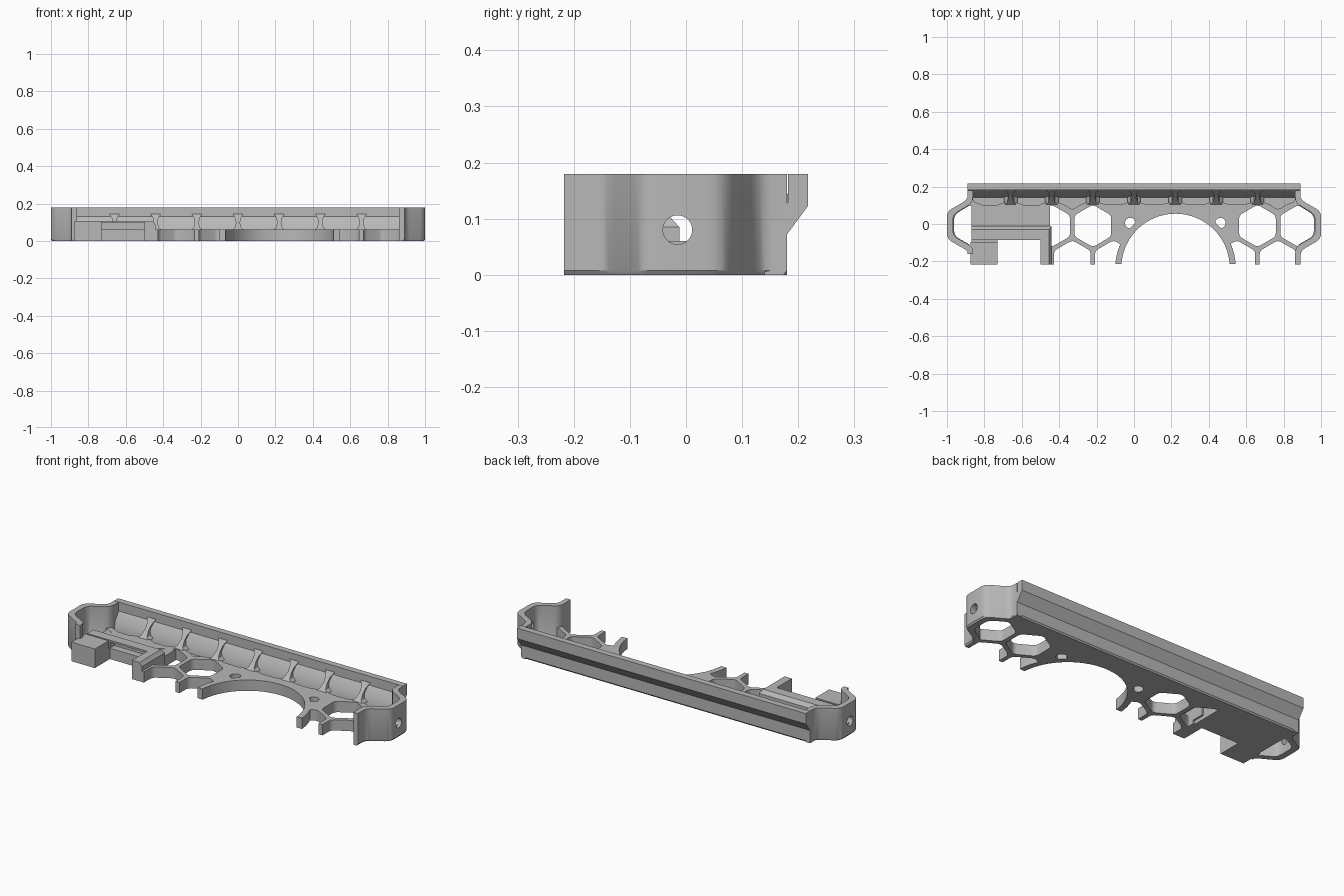
import bpy, bmesh, math
from mathutils import Vector

cube = bpy.data.objects.get("Cube")
if cube:
    bpy.data.objects.remove(cube)

GREY = (0.48, 0.48, 0.48, 1)
mat = bpy.data.materials.new("light grey plastic")
mat.use_nodes = True
mat.diffuse_color = GREY
mat.node_tree.nodes["Principled BSDF"].inputs["Base Color"].default_value = GREY

PITCH, ROW, FLOOR, TOP, FRONT = 0.22, 0.19, 0.06, 0.18, -0.217


def rounded(pts, r):
    """Soften every corner of a closed outline."""
    out = []
    for i, p in enumerate(pts):
        p, a, b = Vector(p), Vector(pts[i - 1]), Vector(pts[(i + 1) % len(pts)])
        s = p + (a - p).normalized() * min(r, (a - p).length * 0.45)
        e = p + (b - p).normalized() * min(r, (b - p).length * 0.45)
        for k in range(5):
            t = k / 4
            out.append(s * (1 - t) ** 2 + p * 2 * t * (1 - t) + e * t * t)
    return out


def loft(name, rings):
    """Closed solid through rings of 3D points with equal counts."""
    bm = bmesh.new()
    rows = [[bm.verts.new(p) for p in ring] for ring in rings]
    n = len(rows[0])
    for lo, hi in zip(rows, rows[1:]):
        for i in range(n):
            j = (i + 1) % n
            bm.faces.new((lo[i], lo[j], hi[j], hi[i]))
    bm.faces.new(rows[0][::-1])
    bm.faces.new(rows[-1])
    bmesh.ops.recalc_face_normals(bm, faces=bm.faces)
    mesh = bpy.data.meshes.new(name)
    bm.to_mesh(mesh)
    bm.free()
    mesh.materials.append(mat)
    ob = bpy.data.objects.new(name, mesh)
    bpy.context.scene.collection.objects.link(ob)
    return ob


def prism(name, pts, z0, z1):
    return loft(name, [[(p[0], p[1], z) for p in pts] for z in (z0, z1)])


def rect(x0, x1, y0, y1):
    return [(x0, y0), (x1, y0), (x1, y1), (x0, y1)]


def circle(x, y, r, n=32):
    return [(x + r * math.cos(k * math.tau / n), y + r * math.sin(k * math.tau / n)) for k in range(n)]


def hexagon(x, y, apothem=0.098):
    r = apothem / math.cos(math.pi / 6)
    return rounded([(x + r * math.sin(k * math.pi / 3), y + r * math.cos(k * math.pi / 3)) for k in range(6)], 0.02)


def cut(ob, cutters):
    for c in cutters:
        m = ob.modifiers.new("cut", 'BOOLEAN')
        m.operation, m.solver, m.object = 'DIFFERENCE', 'EXACT', c
        bpy.context.view_layer.objects.active = ob
        bpy.ops.object.modifier_apply(modifier=m.name)
    for c in cutters:
        bpy.data.objects.remove(c)


parts = []
ARC_X, ARC_Y, ARC_R = 0.222, -0.235, 0.29

# Honeycomb floor with a round bay, open cells, blind pockets and screw holes
floor = prism("honeycomb_floor", [
    (-0.88, 0.17), (0.88, 0.17), (0.88, 0.125), (0.985, 0.06), (0.985, -0.07), (0.88, -0.13),
    (0.88, FRONT), (-0.87, FRONT), (-0.87, -0.13), (-0.985, -0.07), (-0.985, 0.06), (-0.88, 0.125)], 0, FLOOR)
cells = [(k * PITCH, -0.01) for k in (-4, -2, -1, 3, 4)]
cells += [((k + 0.5) * PITCH, -0.01 - ROW) for k in (-2, -1, 2, 3)]
cutters = [prism("cutter", hexagon(x, y), -0.1, 0.3) for x, y in cells]
cutters.append(prism("cutter", circle(ARC_X, ARC_Y, ARC_R, 96), -0.1, 0.3))
for x in (-0.02, 0.462):
    cutters.append(prism("cutter", circle(x, 0.005, 0.028), -0.1, 0.3))
for k in range(-4, 4):
    x = (k + 0.5) * PITCH
    w = 0.092
    tip = 0.105 if -0.2 < x < 0.6 else 0.075
    shape = rounded([(x - w, 0.16), (x - w, 0.12), (x - 0.045, 0.105), (x, tip),
                     (x + 0.045, 0.105), (x + w, 0.12), (x + w, 0.16)], 0.02)
    cutters.append(prism("cutter", shape, 0.035, 0.3))
cutters.append(prism("cutter", rect(-0.73, -0.5, -0.4, -0.085), -0.1, 0.3))
cut(floor, cutters)
parts.append(floor)

# Rim around the round bay
angles = [math.radians(4 + 172 * k / 64) for k in range(65)]
arc = [(ARC_X + ARC_R * math.cos(a), ARC_Y + ARC_R * math.sin(a)) for a in angles]
arc += [(ARC_X + 0.322 * math.cos(a), ARC_Y + 0.322 * math.sin(a)) for a in reversed(angles)]
parts.append(prism("bay_rim", arc, 0, FLOOR))

# Back wall with an overhanging top lip
profile = [(0.14, 0), (0.174, 0), (0.18, 0.008), (0.18, 0.072), (0.217, 0.122), (0.217, TOP),
           (0.182, TOP), (0.182, 0.13), (0.15, 0.085), (0.14, 0.03)]
parts.append(loft("back_wall", [[(x, y, z) for y, z in profile] for x in (-0.89, 0.89)]))

# Flared ribs against the back wall: height, half width, front, back
sections = [(0.055, 0.036, 0.10, 0.165), (0.07, 0.018, 0.115, 0.165), (0.095, 0.011, 0.14, 0.175),
            (0.12, 0.014, 0.162, 0.185), (0.145, 0.028, 0.181, 0.195)]
for k in range(-3, 4):
    x = k * PITCH
    parts.append(loft("back_rib", [[(px, py, z) for px, py in rect(x - w, x + w, f, b)]
                                   for z, w, f, b in sections]))

# Angled end walls, each with a round side hole
bulge = [(0.89, 0.13), (1, 0.067), (1, -0.08), (0.89, -0.143)]
inner = [(0.862, -0.123), (0.968, -0.063), (0.968, 0.05), (0.862, 0.113)]
for side, name, end in ((1, "left_end_wall", FRONT), (-1, "right_end_wall", -0.16)):
    pts = [(0.89, 0.18)] + bulge + [(0.89, end), (0.862, end)] + inner + [(0.862, 0.18)]
    soft = rounded(pts, 0.03)
    soft = [Vector(pts[0])] + soft[5:25] + [Vector(p) for p in pts[5:7]] + soft[35:55] + [Vector(pts[-1])]
    tight = [Vector(p) for p in soft]
    for p in tight:
        p.x -= 0.006 if p.x > 0.88 else 0
    wall = loft(name, [[(side * p.x, p.y, z) for p in ring]
                       for ring, z in ((tight, 0), (soft, 0.008), (soft, TOP))])
    hole = loft("cutter", [[(x, y, z) for y, z in circle(-0.015, 0.08, 0.026)]
                           for x in (side * 0.93, side * 1.1)])
    cut(wall, [hole])
    parts.append(wall)

# Solid pad under the connector bracket
pad = prism("connector_pad", rect(-0.87, -0.45, FRONT, 0.1), 0, FLOOR - 0.001)
cut(pad, [prism("cutter", rect(-0.73, -0.5, -0.4, -0.085), -0.1, 0.3)])
parts.append(pad)

# Connector bracket: bar with a slot, side leg and corner block
bar = loft("bracket_bar", [[(x, y, z) for x, y in rect(-0.87, x1, -0.085, y1)]
                           for z, x1, y1 in ((0.02, -0.44, -0.012), (0.085, -0.44, -0.012), (0.105, -0.455, -0.03))])
cut(bar, [prism("cutter", rect(-0.73, -0.5, -0.2, -0.045), 0.055, 0.095)])
parts.append(bar)
parts.append(loft("bracket_leg", [[(x, y, z) for x, y in rect(-0.5, x1, FRONT, -0.08)]
                                  for z, x1 in ((0, -0.44), (0.085, -0.44), (0.105, -0.455))]))
parts.append(prism("corner_block", rect(-0.875, -0.73, FRONT, -0.095), 0, 0.106))

# Smooth the rounded corners, keep hard edges
for ob in parts:
    bpy.ops.object.select_all(action='DESELECT')
    ob.select_set(True)
    bpy.context.view_layer.objects.active = ob
    bpy.ops.object.shade_smooth_by_angle(angle=math.radians(30))
